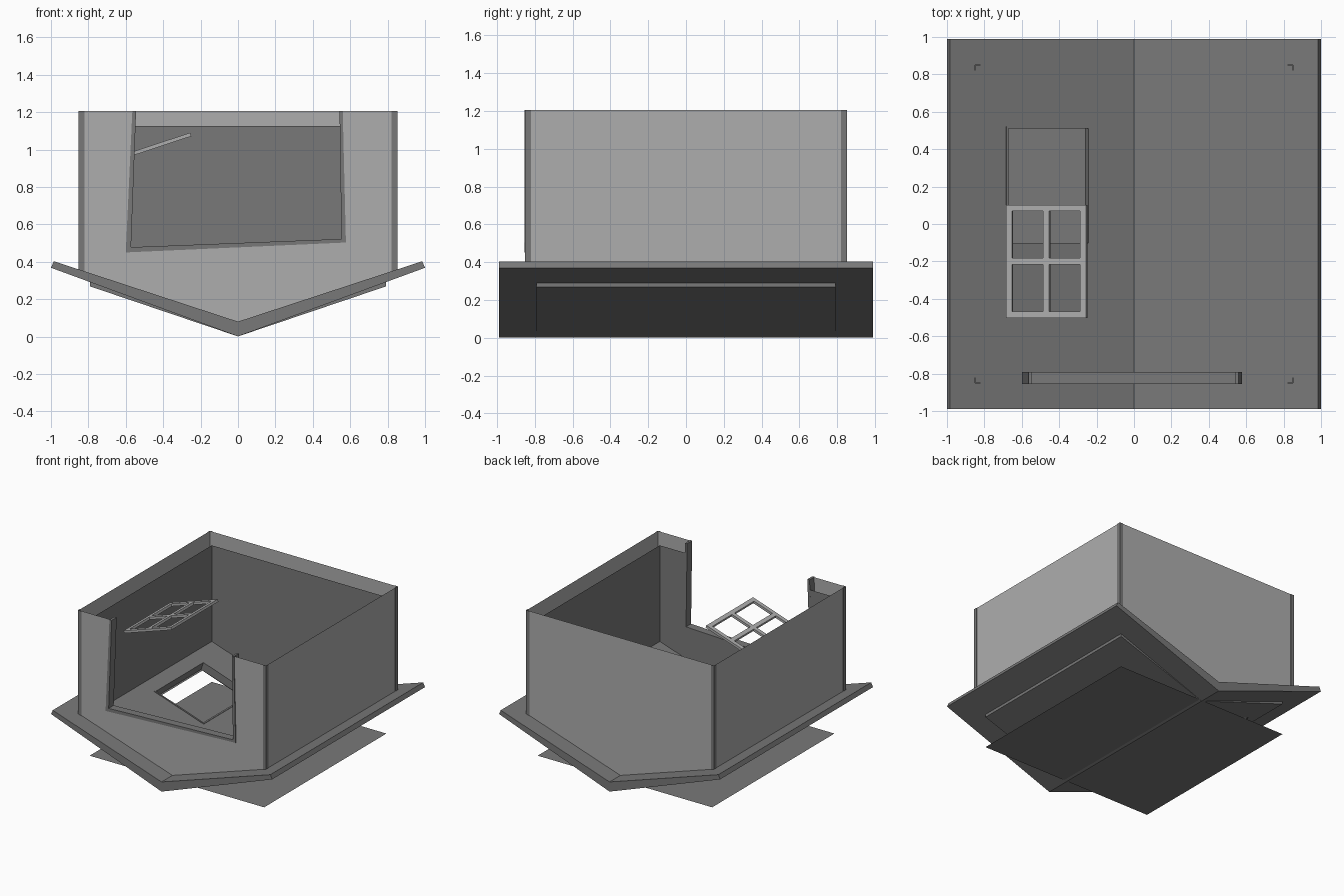
import bpy, bmesh, math
from mathutils import Matrix

if "Cube" in bpy.data.objects:
    bpy.data.objects.remove(bpy.data.objects["Cube"])

TILT = math.atan(0.33)


def grey(name, v):
    m = bpy.data.materials.new(name)
    m.diffuse_color = (v, v, v, 1)
    m.use_nodes = True
    m.node_tree.nodes["Principled BSDF"].inputs["Base Color"].default_value = m.diffuse_color
    return m


LIGHT = grey("light_grey", 0.42)
DARK = grey("dark_grey", 0.19)


def finish(bm, name, mat):
    me = bpy.data.meshes.new(name)
    bm.to_mesh(me)
    bm.free()
    me.materials.append(mat)
    ob = bpy.data.objects.new(name, me)
    bpy.context.collection.objects.link(ob)
    return ob


def make(name, polys, mat=DARK):
    """Object from a list of polygons given as point lists."""
    bm = bmesh.new()
    for p in polys:
        bm.faces.new([bm.verts.new(v) for v in p])
    bmesh.ops.remove_doubles(bm, verts=bm.verts, dist=0.0005)
    bmesh.ops.recalc_face_normals(bm, faces=bm.faces)
    return finish(bm, name, mat)


def prism(name, profile, y0, y1):
    """Solid from an x-z profile pushed along y."""
    n = len(profile)
    a = [(x, y0, z) for x, z in profile]
    b = [(x, y1, z) for x, z in profile]
    sides = [[a[i], a[(i + 1) % n], b[(i + 1) % n], b[i]] for i in range(n)]
    return make(name, [a, b[::-1]] + sides)


def boxes(name, parts, loc=(0, 0, 0), tilt=0.0, mat=DARK):
    """Several boxes (centre, size) in one tilted object."""
    bm = bmesh.new()
    for c, s in parts:
        bmesh.ops.create_cube(bm, size=1, matrix=Matrix.Translation(c) @ Matrix.Diagonal((*s, 1)))
    ob = finish(bm, name, mat)
    ob.location = loc
    ob.rotation_euler.y = tilt
    return ob


def frame(name, loc, tilt, w, d, t, bar, cross, mat):
    """Rectangular frame, optionally with a cross of glazing bars."""
    p = [((s * (w - bar) / 2, 0, 0), (bar, d, t)) for s in (-1, 1)]
    p += [((0, s * (d - bar) / 2, 0), (w - 2 * bar, bar, t)) for s in (-1, 1)]
    if cross:
        p.append(((0, 0, 0), (bar, d - 2 * bar, t)))
        h = (w - 3 * bar) / 2
        p += [((s * (bar + h) / 2, 0, 0), (h, bar, t)) for s in (-1, 1)]
    return boxes(name, p, loc, tilt, mat)


def opening(top):
    """Crooked window opening, right to left, cut at the given height."""
    k = (1.205 - top) / 0.72
    return [(0.56 + 0.017 * k, top), (0.577, 0.503), (-0.60, 0.45), (-0.565 - 0.035 * k, top)]


def shell(name, w, eave, apex, top, mat):
    """Thin walls of the upturned house."""
    gable = [(-w, top), (-w, eave), (0, apex), (w, eave), (w, top)]
    polys = [[(x, w, z) for x, z in gable],
             [(x, -w, z) for x, z in gable + opening(top)]]
    for s in (-w, w):
        polys.append([(s, -w, eave), (s, w, eave), (s, w, top), (s, -w, top)])
    return make(name, polys, mat)


# Upturned roof with a skylight hole
roof = prism("roof", [(-1, 0.368), (0, 0.001), (1, 0.368), (0.985, 0.403), (0, 0.08), (-0.985, 0.403)],
             -0.988, 0.988)
HOLE = (-0.467, 0.205, 0.203)
cutter = boxes("skylight_cutter", [((0, 0, 0), (0.465, 0.625, 0.3))], HOLE, TILT)
cutter.hide_render = True
cutter.display_type = 'WIRE'
m = roof.modifiers.new("hole", 'BOOLEAN')
m.operation = 'DIFFERENCE'
m.object = cutter
m.solver = 'EXACT'
frame("skylight_frame", HOLE, TILT, 0.475, 0.635, 0.066, 0.012, False, DARK)

# Outer and inner walls
shell("outer_walls", 0.848, 0.34, 0.04, 1.205, LIGHT)
shell("inner_walls", 0.79, 0.268, 0.001, 1.125, DARK)


# Sloped inner lining, left side cut around the skylight
def lining(x0, x1, y0, y1):
    z = lambda x: 0.001 + abs(x) * 0.267 / 0.79
    return [(x0, y0, z(x0)), (x1, y0, z(x1)), (x1, y1, z(x1)), (x0, y1, z(x0))]


make("inner_lining", [lining(0, 0.79, -0.79, 0.79),
                      lining(-0.79, 0, -0.79, -0.108), lining(-0.79, 0, 0.518, 0.79),
                      lining(-0.79, -0.685, -0.108, 0.518), lining(-0.24, 0, -0.108, 0.518)])

# Flat ceiling sheet at the bottom
make("ceiling_sheet", [[(-0.79, -0.79, 0.008), (0.79, -0.79, 0.008), (0.79, 0.79, 0.008), (-0.79, 0.79, 0.008)]])

# Corner boards
for sx in (-1, 1):
    for sy in (-1, 1):
        boxes(f"corner_board_{'left' if sx < 0 else 'right'}_{'front' if sy < 0 else 'back'}",
              [((sx * 0.836, sy * 0.850, 0.772), (0.03, 0.004, 0.866)),
               ((sx * 0.850, sy * 0.835, 0.772), (0.004, 0.03, 0.866))])

# Crooked frame of the front opening
inner = [(-0.545, 1.205), (-0.572, 0.478), (0.553, 0.522), (0.543, 1.205)]
prism("front_frame", opening(1.205) + inner, -0.855, -0.79)

# Loose skylight sash hanging inside
frame("loose_sash", (-0.467, -0.2, 1.01), -TILT, 0.452, 0.605, 0.02, 0.034, True, LIGHT)
